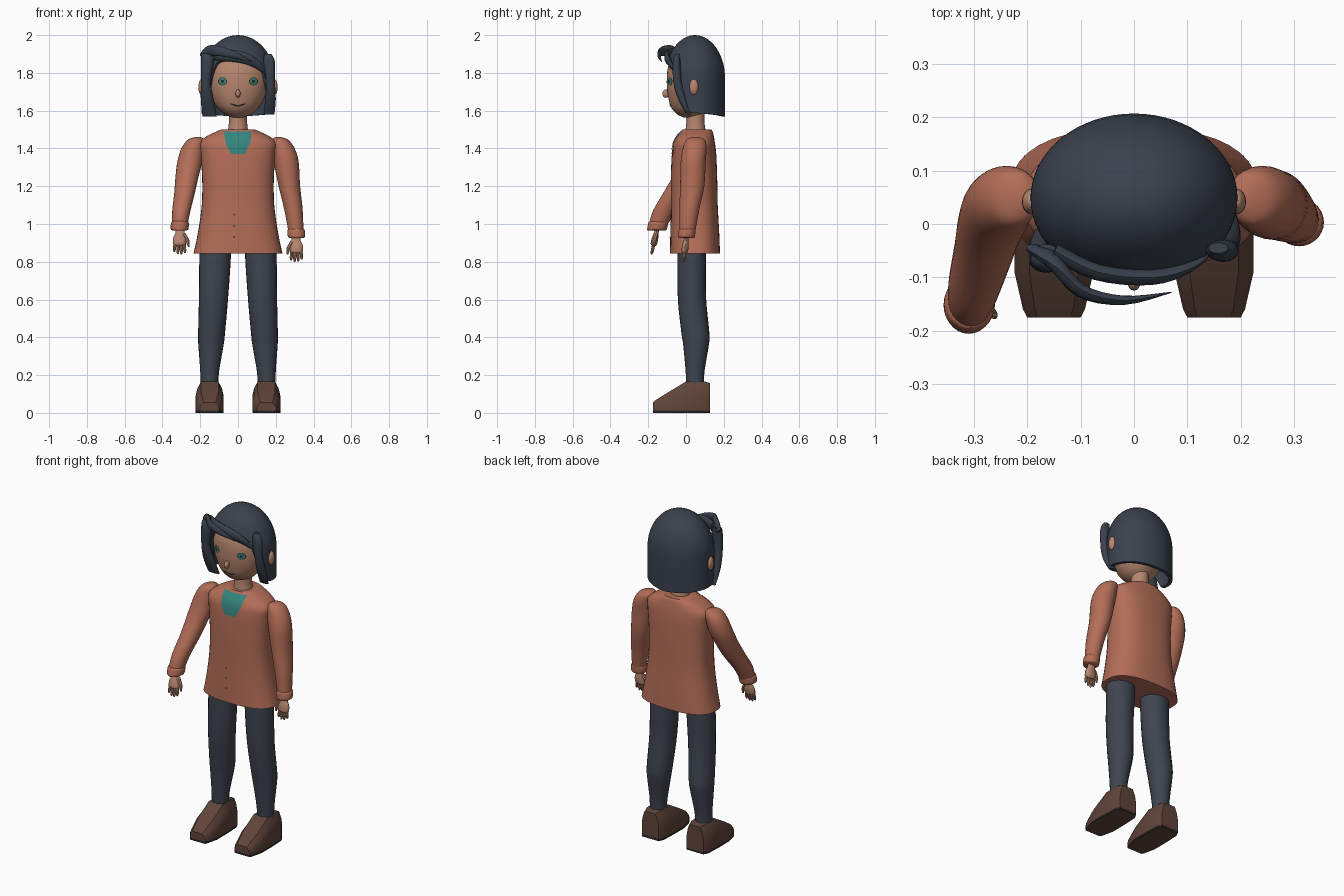
import bpy, bmesh, math
from mathutils import Vector
from mathutils.bvhtree import BVHTree

if "Cube" in bpy.data.objects:
    bpy.data.objects.remove(bpy.data.objects["Cube"])


def material(name, rgb):
    m = bpy.data.materials.new(name)
    m.diffuse_color = (*rgb, 1)
    m.use_nodes = True
    m.node_tree.nodes["Principled BSDF"].inputs["Base Color"].default_value = m.diffuse_color
    return m


SKIN = material("skin", (0.47, 0.24, 0.155))
HAIR = material("slate_hair", (0.043, 0.054, 0.075))
COAT = material("terracotta", (0.45, 0.155, 0.095))
PANTS = material("slate_cloth", (0.049, 0.058, 0.078))
BROWN = material("brown_leather", (0.115, 0.058, 0.042))
TEAL = material("teal", (0.035, 0.23, 0.21))
DARK = material("dark", (0.025, 0.018, 0.016))


def finish(bm, name, mat, angle=40, closed=True):
    if closed:
        bmesh.ops.recalc_face_normals(bm, faces=bm.faces)
    me = bpy.data.meshes.new(name)
    bm.to_mesh(me)
    bm.free()
    ob = bpy.data.objects.new(name, me)
    bpy.context.collection.objects.link(ob)
    me.materials.append(mat)
    bpy.ops.object.select_all(action='DESELECT')
    ob.select_set(True)
    bpy.context.view_layer.objects.active = ob
    bpy.ops.object.shade_smooth_by_angle(angle=math.radians(angle))
    return ob


def smooth_rows(rows, steps):
    """Catmull-Rom interpolation of tuples."""
    out = []
    for i in range(len(rows) - 1):
        p = [rows[max(0, min(len(rows) - 1, i + k))] for k in (-1, 0, 1, 2)]
        for s in range(steps):
            t = s / steps
            out.append(tuple(0.5 * (2 * b + (c - a) * t + (2 * a - 5 * b + 4 * c - d) * t * t
                                    + (3 * b - a - 3 * c + d) * t ** 3) for a, b, c, d in zip(*p)))
    return out + [rows[-1]]


def skin_rings(rings, name, mat, angle=40):
    bm = bmesh.new()
    vs = [[bm.verts.new(p) for p in r] for r in rings]
    n = len(vs[0])
    for a, b in zip(vs, vs[1:]):
        for i in range(n):
            bm.faces.new((a[i], a[(i + 1) % n], b[(i + 1) % n], b[i]))
    bm.faces.new(vs[0])
    bm.faces.new(vs[-1])
    return finish(bm, name, mat, angle)


def loft(name, mat, rows, n=28, power=2.0, steps=4):
    """Level rings given as (x, y, z, half width, half depth)."""
    rings = []
    for x, y, z, rx, ry in smooth_rows(rows, steps):
        ring = []
        for i in range(n):
            a = 2 * math.pi * i / n
            c, s = math.cos(a), math.sin(a)
            ring.append((x + rx * math.copysign(abs(c) ** (2 / power), c),
                         y + ry * math.copysign(abs(s) ** (2 / power), s), z))
        rings.append(ring)
    return skin_rings(rings, name, mat)


def tube(name, mat, rows, n=10, flat=1.0, steps=4):
    """Tapered tube along points (x, y, z, radius); flat squashes its depth."""
    rows = smooth_rows(rows, steps)
    pts = [Vector(r[:3]) for r in rows]
    rings = []
    for i, p in enumerate(pts):
        t = (pts[min(i + 1, len(pts) - 1)] - pts[max(i - 1, 0)]).normalized()
        u = t.cross(Vector((0, 1, 0.01))).normalized()
        v = u.cross(t)
        r = rows[i][3]
        rings.append([p + u * r * math.cos(2 * math.pi * k / n)
                      + v * r * flat * math.sin(2 * math.pi * k / n) for k in range(n)])
    return skin_rings(rings, name, mat)


def ball(name, mat, loc, size):
    bm = bmesh.new()
    bmesh.ops.create_uvsphere(bm, u_segments=16, v_segments=10, radius=1)
    for v in bm.verts:
        v.co = Vector(loc) + Vector(a * b for a, b in zip(v.co, size))
    return finish(bm, name, mat)


def decal(name, mat, outline, target, lift=0.003, rings=5):
    """Thin patch laid on the front of another part; outline in (x, z)."""
    tree = BVHTree.FromPolygons([v.co for v in target.data.vertices],
                                [p.vertices[:] for p in target.data.polygons])
    fine = []
    for a, b in zip(outline, outline[1:] + outline[:1]):
        k = max(1, int(math.dist(a, b) / 0.02))
        fine += [(a[0] + (b[0] - a[0]) * i / k, a[1] + (b[1] - a[1]) * i / k) for i in range(k)]
    cx = sum(p[0] for p in fine) / len(fine)
    cz = sum(p[1] for p in fine) / len(fine)
    bm = bmesh.new()

    def put(x, z):
        hit = tree.ray_cast(Vector((x, -1, z)), Vector((0, 1, 0)))[0]
        return bm.verts.new((x, (hit.y if hit else 0) - lift, z))
    mid = put(cx, cz)
    vs = [[put(cx + (x - cx) * r / rings, cz + (z - cz) * r / rings) for x, z in fine]
          for r in range(1, rings + 1)]
    n = len(fine)
    for i in range(n):
        j = (i + 1) % n
        bm.faces.new((mid, vs[0][i], vs[0][j]))
        for a, b in zip(vs, vs[1:]):
            bm.faces.new((a[i], b[i], b[j], a[j]))
    bm.normal_update()
    for f in bm.faces:
        if f.normal.y > 0:
            f.normal_flip()
    return finish(bm, name, mat, closed=False)


def circle(x, z, rx, rz, n=16):
    return [(x + rx * math.cos(2 * math.pi * i / n), z + rz * math.sin(2 * math.pi * i / n))
            for i in range(n)]


# Coat body, given as (z, half width, front y, back y)
body = [(0.845, .235, -.085, .18), (0.95, .213, -.083, .176), (1.1, .192, -.08, .168),
        (1.25, .19, -.08, .165), (1.37, .2, -.075, .16), (1.43, .203, -.066, .153),
        (1.465, .165, -.048, .147), (1.487, .12, -.03, .142), (1.5, .09, -.02, .135)]
coat = loft("coat_body", COAT, [(0, (f + b) / 2, z, w, (b - f) / 2) for z, w, f, b in body],
            n=40, power=2.5)

# Shirt at the neckline, lapel edges and buttons
decal("shirt_front", TEAL, [(-.078, 1.491), (.072, 1.491), (.066, 1.435), (.035, 1.37),
                            (-.035, 1.37), (-.06, 1.415)], coat, 0.004)
for s in (-1, 1):
    decal("lapel", COAT, [(s * .08, 1.475), (s * .15, 1.43), (s * .12, 1.365), (s * .075, 1.42)],
          coat, 0.004)
for z in (1.05, 0.99, 0.93):
    decal("button", BROWN, circle(-.02, z, .006, .006, 10), coat, rings=1)

# Neck and head
loft("neck", SKIN, [(0, .05, 1.48, .056, .056), (0, .05, 1.54, .048, .048), (0, .05, 1.62, .05, .05)])
skull = [(1.565, .03, -.015, .06), (1.583, .072, -.05, .09), (1.62, .112, -.08, .125),
         (1.68, .145, -.096, .155), (1.75, .163, -.102, .17), (1.83, .162, -.095, .17),
         (1.9, .13, -.06, .145), (1.95, .07, -.01, .1)]
head = loft("head", SKIN, [(0, (f + b) / 2, z, w, (b - f) / 2) for z, w, f, b in skull], n=36)
ball("nose", SKIN, (0, -.107, 1.69), (.013, .018, .022))
for s in (-1, 1):
    ball("ear", SKIN, (s * .193, .042, 1.725), (.017, .024, .042))
    decal("eye_rim", DARK, circle(s * .082, 1.755, .024, .021), head, 0.002)
    decal("iris", TEAL, circle(s * .082, 1.755, .02, .018), head, 0.004)
    decal("pupil", DARK, circle(s * .082, 1.755, .008, .008), head, 0.006, 1)
smile = [(-.04 + .01 * i, 1.622 + 8 * (-.04 + .01 * i) ** 2) for i in range(9)]
decal("mouth", DARK, smile + [(x * .95, z + .004) for x, z in reversed(smile)], head, 0.003, 1)

# Hair cap: dome whose lower edge follows the hairline around the head
LINE = [(0, 1.88), (38, 1.86), (58, 1.70), (80, 1.59), (180, 1.568)]


def hairline(deg):
    for (a, za), (b, zb) in zip(LINE, LINE[1:]):
        if deg <= b:
            return za + (zb - za) * (deg - a) / (b - a)
    return LINE[-1][1]


bm = bmesh.new()
cols, rows, inner = 64, 16, 0.02
top = [bm.verts.new((0, .048, 2 - k)) for k in (0, inner)]
grid = []
for i in range(cols):
    a = 2 * math.pi * i / cols
    zb = hairline(abs(math.degrees(a) if a <= math.pi else math.degrees(a) - 360))
    low = math.acos(max(0, (zb - 1.77) / .23)) + max(0, 1.77 - zb) / .23
    col = []
    for k in (0, inner):
        line = []
        for j in range(1, rows + 1):
            th = low * j / rows
            r = math.sin(min(th, math.pi / 2))
            z = 1.77 + (.23 - k) * math.cos(th) if th < math.pi / 2 else 1.77 - (th - math.pi / 2) * .23
            line.append(bm.verts.new(((.194 - k) * r * math.sin(a), .048 - (.159 - k) * r * math.cos(a), z)))
        col.append(line)
    grid.append(col)
for i in range(cols):
    p, q = grid[i], grid[(i + 1) % cols]
    for k in (0, 1):
        bm.faces.new((top[k], p[k][0], q[k][0]))
        for j in range(rows - 1):
            bm.faces.new((p[k][j], p[k][j + 1], q[k][j + 1], q[k][j]))
    bm.faces.new((p[0][-1], p[1][-1], q[1][-1], q[0][-1]))
finish(bm, "hair_cap", HAIR)

# Loose side strands and swept fringe
loft("side_strand_a", HAIR, [(-.165, -.05, 1.905, .022, .012), (-.16, -.065, 1.88, .035, .024),
                             (-.17, -.066, 1.76, .026, .022), (-.163, -.045, 1.66, .034, .024),
                             (-.15, -.015, 1.57, .038, .012)], n=16)
loft("side_strand_b", HAIR, [(.158, -.045, 1.9, .018, .01), (.165, -.05, 1.86, .03, .02),
                             (.172, -.045, 1.75, .024, .022), (.172, -.02, 1.66, .028, .022),
                             (.165, .015, 1.58, .028, .012)], n=16)
tube("fringe", HAIR, [(-.19, -.045, 1.885, .018), (-.15, -.07, 1.915, .03), (-.1, -.125, 1.915, .026),
                      (-.02, -.143, 1.895, .018), (.07, -.128, 1.86, .002)], flat=.5)
tube("fringe_under", HAIR, [(-.15, -.05, 1.9, .03), (-.07, -.09, 1.895, .032), (.03, -.1, 1.88, .03),
                            (.1, -.08, 1.845, .022), (.15, -.045, 1.79, .004)], flat=.5)

# Sleeves, cuffs and hands; the first arm swings forward
shoulder = [(.212, .05, 1.46, .015, .02), (.222, .05, 1.445, .045, .05), (.24, .046, 1.40, .06, .063)]
forward = [(.255, .03, 1.33, .066, .067), (.27, -.005, 1.25, .061, .066), (.282, -.05, 1.17, .055, .067),
           (.3, -.115, 1.07, .048, .06), (.307, -.145, 1.0, .041, .05)]
hanging = [(.255, .038, 1.33, .066, .066), (.272, .033, 1.2, .057, .064), (.293, .018, 1.08, .049, .053),
           (.307, .007, .96, .04, .042)]


def arm(s, path, lean):
    loft("sleeve", COAT, [(s * x, *r) for x, *r in shoulder + path])
    x, y, z = path[-1][:3]
    rx, ry = path[-1][3:]
    loft("cuff", COAT, [(s * (x + .003 * k), y - lean * .045 * k, z + .015 - .05 * k, rx + d, ry + d * .4)
                        for k, d in ((0, -.004), (.12, .005), (.5, .007), (.88, .005), (1, -.006))],
         steps=2)

    def at(u, d, r):  # point on the hand: sideways offset, distance below the wrist, size
        return (s * (x + u), y - lean * (.03 + d), z - .02 - d, r)
    tube("palm", SKIN, [at(0, 0, .024), at(0, .03, .025), at(.002, .055, .034), at(.003, .085, .034),
                        at(.003, .095, .022)], n=16, flat=.5)
    for i, length in enumerate((.047, .056, .054, .042)):
        u = -.022 + .016 * i
        tube("finger", SKIN, [at(u, .08, .0085), at(u * 1.15, .09 + length * .6, .008),
                              at(u * 1.15, .085 + length, .004)], n=8, steps=3)
    tube("thumb", SKIN, [at(-.018, .035, .012), at(-.04, .07, .01), at(-.046, .1, .005)], n=8, steps=3)


arm(-1, forward, 0.22)
arm(1, hanging, 0.12)

# Legs and shoes
leg = [(.12, .03, .9, .083, .074), (.122, .03, .8, .083, .075), (.13, .032, .6, .077, .075),
       (.14, .05, .42, .071, .074), (.143, .053, .36, .067, .068), (.15, .048, .22, .05, .05),
       (.152, .048, .14, .047, .047)]
# shoe sections along its length: (y, half width, height)
shoe = [(-.175, .05, .055), (-.16, .058, .068), (-.09, .074, .112), (0, .074, .166),
        (.1, .07, .166), (.128, .056, .158)]


def section(s, y, w, h):
    half = [(w, .012), (w, h * .55), (w * .88, h * .78), (w * .62, h)]
    return [(s * .15 + a, y, b) for a, b in half] + [(s * .15 - a, y, b) for a, b in reversed(half)]


for s in (-1, 1):
    loft("trouser_leg", PANTS, [(s * x, *r) for x, *r in leg], n=24)
    skin_rings([section(s, *r) for r in shoe], "shoe", BROWN, 30)
    edge = [(w * k, y) for k in (1,) for y, w, h in shoe]
    rim = [(s * .15 + w, y) for w, y in edge] + [(s * .15 - w, y) for w, y in reversed(edge)]
    sole = skin_rings([[(x, y, z) for x, y in rim] for z in (0, .013)], "sole", DARK, 30)
    sole.data.materials.append(BROWN)
    for f in sole.data.polygons:
        if f.normal.z < -.5:
            f.material_index = 1
